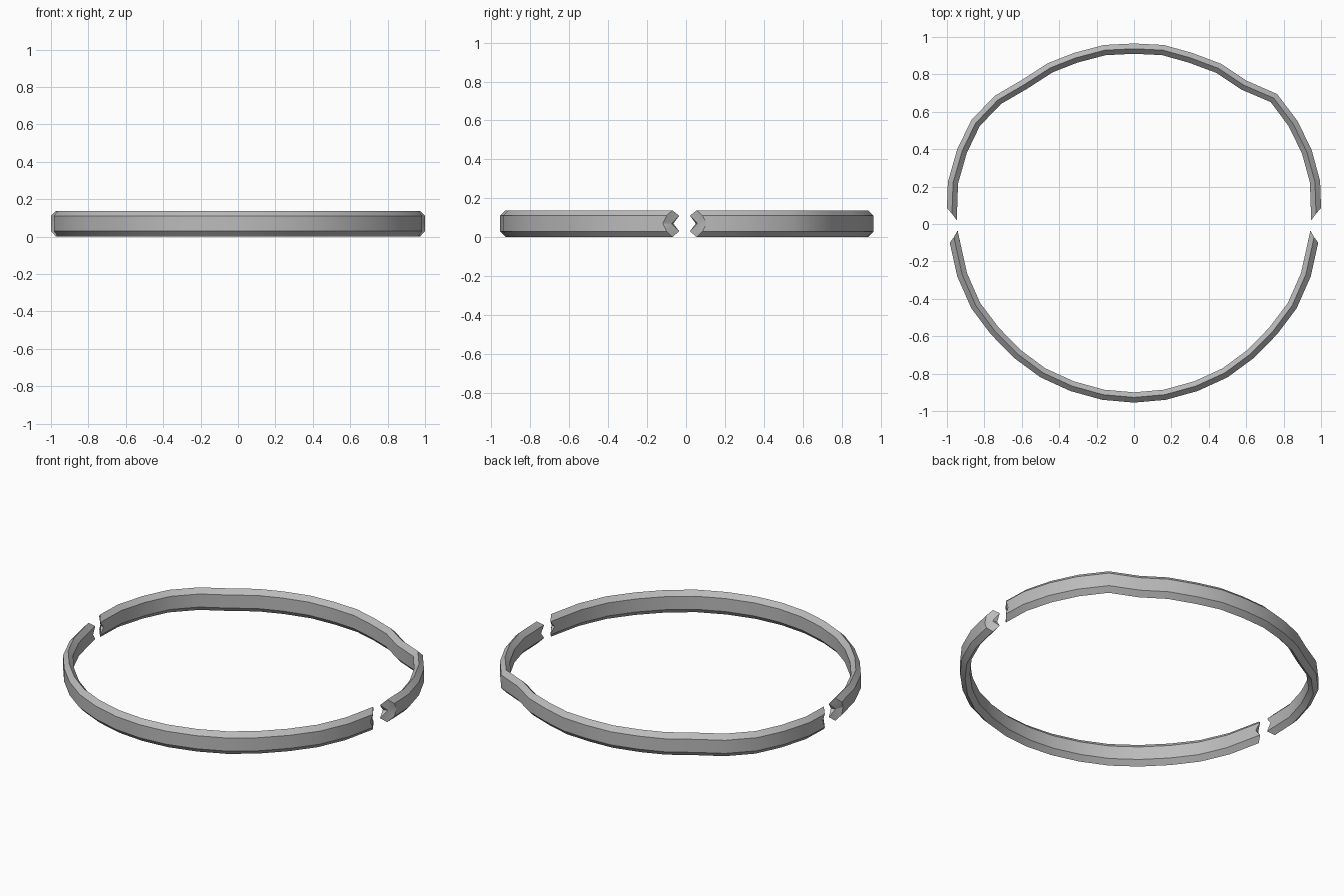
import bpy
import bmesh
from mathutils import Vector

if "Cube" in bpy.data.objects:
    bpy.data.objects.remove(bpy.data.objects["Cube"], do_unlink=True)

steel = bpy.data.materials.new("grey_metal")
steel.use_nodes = True
grey = (0.5, 0.5, 0.5, 1)
steel.diffuse_color = grey
steel.node_tree.nodes["Principled BSDF"].inputs["Base Color"].default_value = grey

# Band section: (inset from the outer wall, height, end position across the gap)
SECTION = [(0, .03, .10), (0, .07, .12), (0, .11, .10), (.028, .138, .07),
           (.055, .11, .035), (.055, .07, .065), (.055, .03, .035), (.028, 0, .07)]


def half_ring(name, path, side, shift):
    """Sweep the section along the outer path; side is -1 for front, 1 for back."""
    pts = [Vector(p) for p in path]
    bm = bmesh.new()
    rings = []
    last = len(pts) - 1
    for i, p in enumerate(pts):
        before = (p - pts[i - 1]).normalized() if i else None
        after = (pts[i + 1] - p).normalized() if i < last else None
        tangent = ((before or after) + (after or before)).normalized()
        inward = Vector((-tangent.y, tangent.x))
        if inward.dot(p) > 0:
            inward = -inward
        ring = []
        for inset, z, gap in SECTION:
            q = p + inward * inset
            if i in (0, last):      # shape the broken end
                q += tangent * ((side * (gap - shift) - q.y) / tangent.y)
            ring.append(bm.verts.new((q.x, q.y, z)))
        rings.append(ring)
    n = len(SECTION)
    for a, b in zip(rings, rings[1:]):
        for j in range(n):
            k = (j + 1) % n
            bm.faces.new((a[j], a[k], b[k], b[j]))
    # End caps fanned around a centre point
    for ring in (rings[0], rings[-1]):
        centre = bm.verts.new(sum((v.co for v in ring), Vector()) / n)
        for j in range(n):
            bm.faces.new((ring[j], ring[(j + 1) % n], centre))
    bmesh.ops.recalc_face_normals(bm, faces=bm.faces[:])
    mesh = bpy.data.meshes.new(name)
    bm.to_mesh(mesh)
    bm.free()
    mesh.materials.append(steel)
    obj = bpy.data.objects.new(name, mesh)
    bpy.context.collection.objects.link(obj)
    bpy.ops.object.select_all(action='DESELECT')
    obj.select_set(True)
    bpy.context.view_layer.objects.active = obj
    bpy.ops.object.shade_smooth_by_angle(angle=0.55)


# Front half: regular and mirrored
right_arc = [(.17, -.94), (.34, -.893), (.5, -.82), (.64, -.717),
             (.765, -.59), (.87, -.45), (.945, -.28), (.985, -.10)]
left_arc = [(-x, y) for x, y in reversed(right_arc)]
half_ring("front_half_ring", left_arc + [(0, -.955)] + right_arc, -1, 0)

# Back half: dented on both shoulders, more sharply on the left
dented = [(-1, .09), (-.995, .225), (-.945, .40), (-.87, .555), (-.745, .685),
          (-.6, .77), (-.46, .86), (-.32, .915), (-.16, .957), (0, .965),
          (.16, .957), (.31, .915), (.465, .857), (.6, .767), (.765, .695),
          (.875, .55), (.95, .395), (.995, .23), (1, .09)]
half_ring("back_half_ring", dented, 1, .015)
